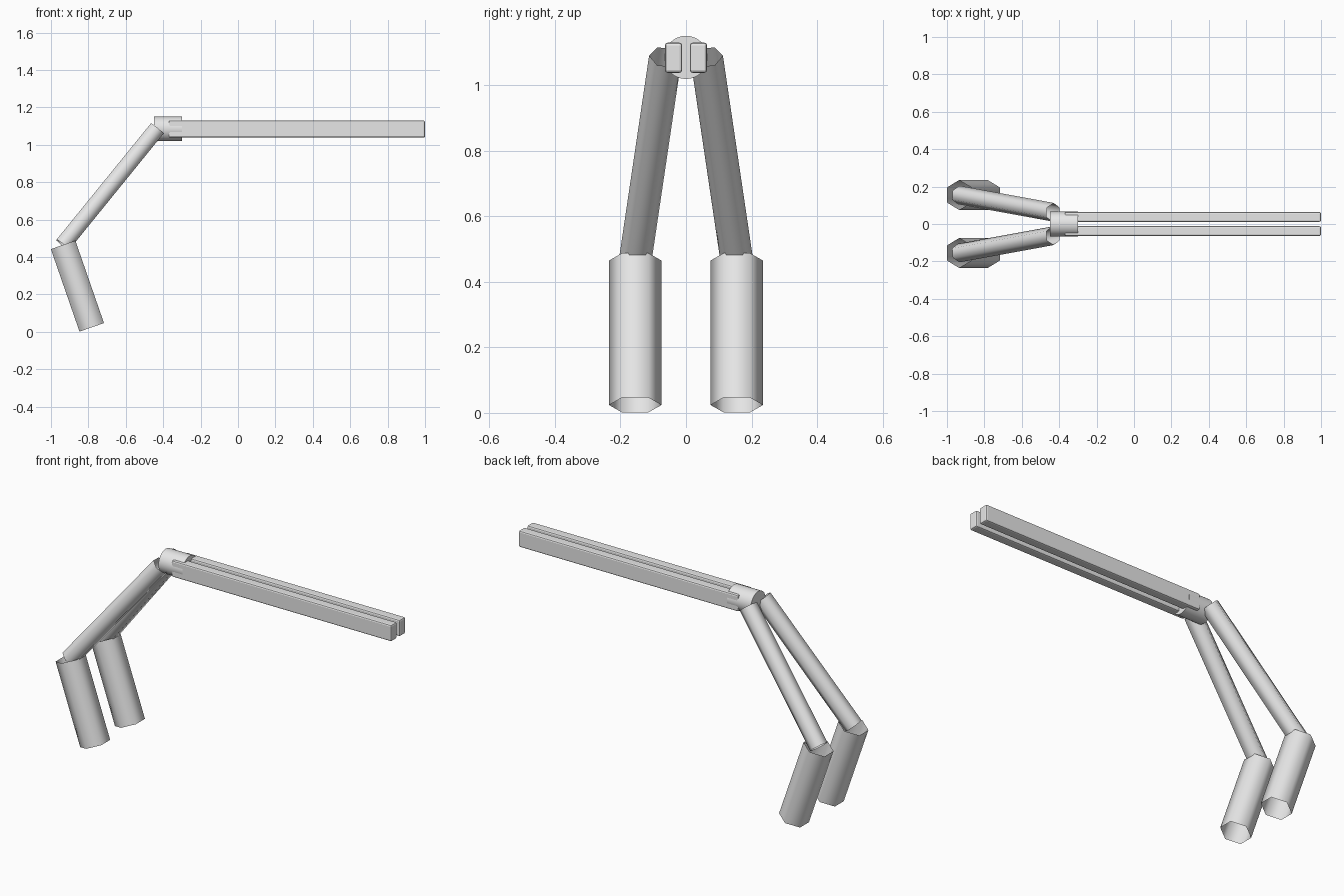
import bpy, bmesh, math
from mathutils import Vector

old = bpy.data.objects.get("Cube")
if old:
    bpy.data.objects.remove(old, do_unlink=True)

grey = bpy.data.materials.new("light_grey")
grey.use_nodes = True
colour = (0.8, 0.8, 0.8, 1)
grey.diffuse_color = colour
grey.node_tree.nodes["Principled BSDF"].inputs["Base Color"].default_value = colour


def finish(name, bm):
    bmesh.ops.recalc_face_normals(bm, faces=bm.faces)
    mesh = bpy.data.meshes.new(name)
    bm.to_mesh(mesh)
    bm.free()
    mesh.materials.append(grey)
    obj = bpy.data.objects.new(name, mesh)
    bpy.context.collection.objects.link(obj)
    return obj


def tube(name, start, end, radius, sides, capped=False):
    """Prism between two points, with a corner pointing along y."""
    start, end = Vector(start), Vector(end)
    axis = (end - start).normalized()
    side = Vector((0, 1, 0))
    side = (side - axis * side.dot(axis)).normalized()
    other = axis.cross(side)
    bm = bmesh.new()
    rings = []
    for centre in (start, end):
        angles = [math.tau * i / sides for i in range(sides)]
        rings.append([bm.verts.new(centre + radius * (side * math.cos(a) + other * math.sin(a)))
                      for a in angles])
    low, high = rings
    for i in range(sides):
        j = (i + 1) % sides
        bm.faces.new((low[i], low[j], high[j], high[i])).smooth = True
    if capped:
        for ring in rings:
            bm.faces.new(ring)
        for edge in bm.edges:
            edge.smooth = all(len(f.verts) == 4 for f in edge.link_faces)
    return finish(name, bm)


def bar(name, centre, size):
    bm = bmesh.new()
    bmesh.ops.create_cube(bm, size=1)
    bmesh.ops.scale(bm, vec=size, verts=bm.verts)
    obj = finish(name, bm)
    obj.location = centre
    bevel = obj.modifiers.new("rounded_edges", 'BEVEL')
    bevel.width = 0.008
    bevel.segments = 2
    return obj


# Round hub that joins everything
tube("hub", (-0.45, 0, 1.085), (-0.3, 0, 1.085), 0.066, 32, capped=True)

# Mirrored bars, struts and open hexagonal grips
for label, s in (("left", 1), ("right", -1)):
    bar(label + "_bar", (0.315, s * 0.038, 1.084), (1.37, 0.052, 0.092))
    tube(label + "_strut", (-0.937, s * 0.155, 0.465), (-0.433, s * 0.063, 1.086), 0.05, 6)
    tube(label + "_grip", (-0.935, s * 0.155, 0.465), (-0.782, s * 0.155, 0.024), 0.08, 6)
